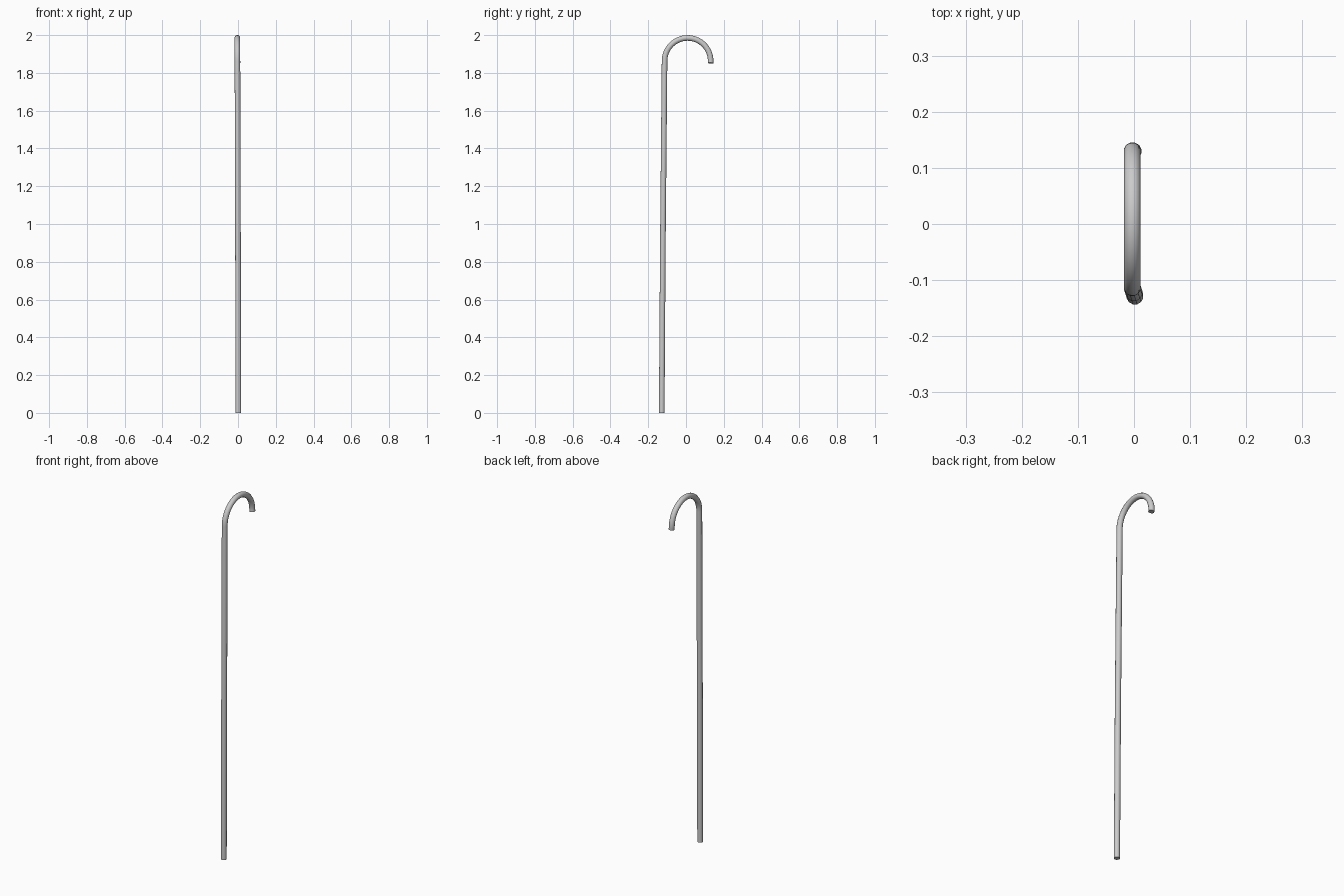
import bpy, math

if "Cube" in bpy.data.objects:
    bpy.data.objects.remove(bpy.data.objects["Cube"])

RADIUS = 0.0152
HOOK_R = 0.122
CY, CZ = 0.0085, 1.863

# Path: slightly leaning shaft, then the semicircular crook
points = [(0.0017, -0.1285, 0.0), (0.0, -0.1225, 0.9)]
for i in range(33):
    a = math.pi - math.pi * i / 32
    points.append((-0.003, CY + HOOK_R * math.cos(a), CZ + HOOK_R * math.sin(a)))
points.append((-0.0015, CY + HOOK_R - 0.0005, 1.852))

# Cane: round tube swept along the path with closed ends
curve = bpy.data.curves.new("cane", 'CURVE')
curve.dimensions = '3D'
curve.bevel_depth = RADIUS
curve.bevel_resolution = 4
curve.use_fill_caps = True
spline = curve.splines.new('POLY')
spline.points.add(len(points) - 1)
for p, co in zip(spline.points, points):
    p.co = (*co, 1.0)
cane = bpy.data.objects.new("cane", curve)
bpy.context.collection.objects.link(cane)

# Convert to mesh and smooth the round sides
bpy.context.view_layer.objects.active = cane
cane.select_set(True)
bpy.ops.object.convert(target='MESH')
cane = bpy.context.object
cane.name = "cane"
bpy.ops.object.shade_smooth_by_angle(angle=math.radians(40))
